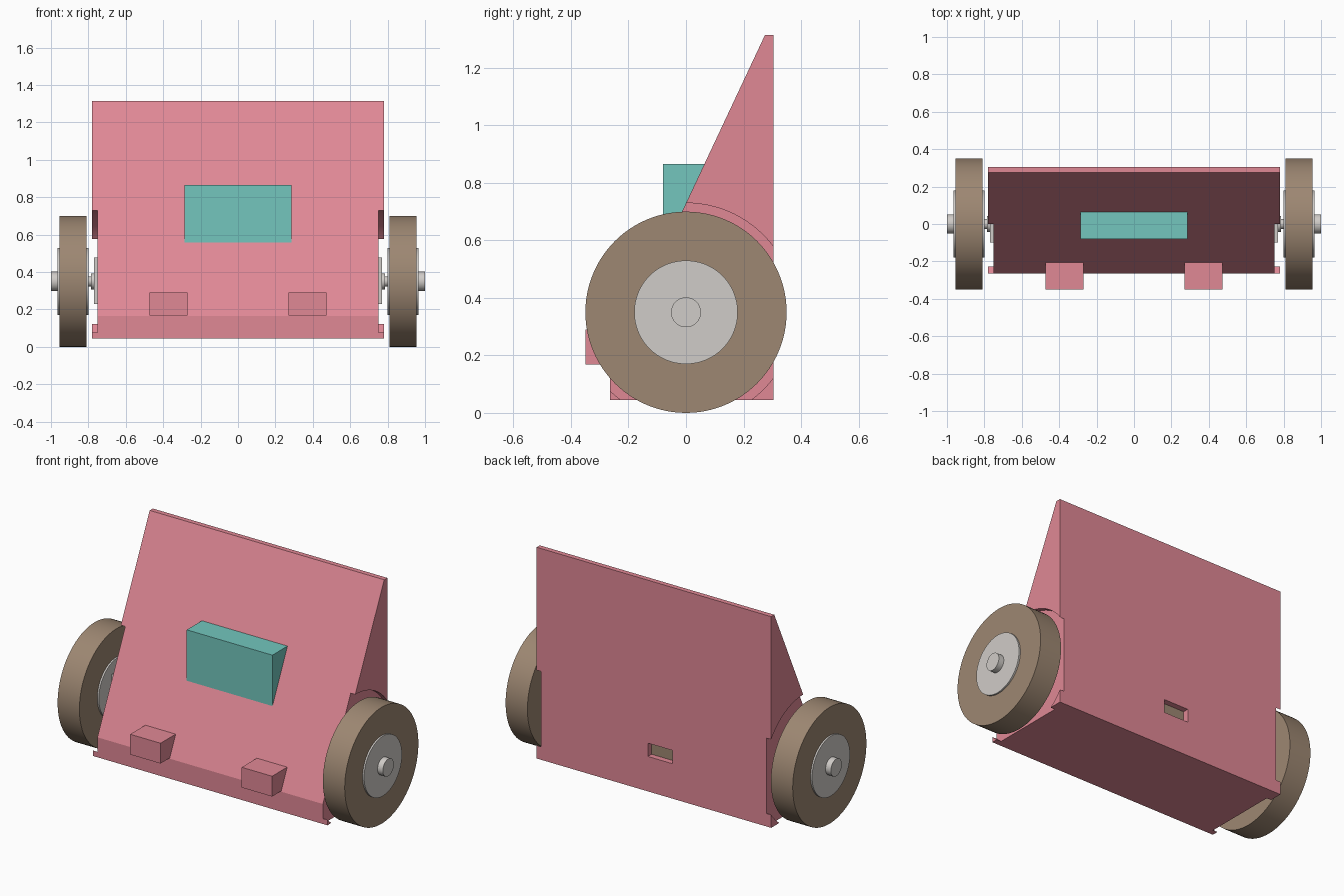
import bpy
import bmesh
from math import radians
from mathutils import Matrix, Vector

cube = bpy.data.objects.get("Cube")
if cube:
    bpy.data.objects.remove(cube, do_unlink=True)


def material(name, rgb):
    """Flat material from display values, converted to linear."""
    linear = [((c / 255 + 0.055) / 1.055) ** 2.4 for c in rgb]
    mat = bpy.data.materials.new(name)
    mat.use_nodes = True
    mat.diffuse_color = (*linear, 1)
    mat.node_tree.nodes["Principled BSDF"].inputs["Base Color"].default_value = (*linear, 1)
    return mat


PINK = material("pink", (224, 136, 149))
TEAL = material("teal", (115, 198, 189))
BROWN = material("brown", (157, 135, 114))
GREY = material("light grey", (208, 204, 200))


def finish(name, bm, mat):
    bmesh.ops.recalc_face_normals(bm, faces=bm.faces)
    mesh = bpy.data.meshes.new(name)
    bm.to_mesh(mesh)
    bm.free()
    mesh.materials.append(mat)
    obj = bpy.data.objects.new(name, mesh)
    bpy.context.collection.objects.link(obj)
    return obj


def box(name, low, high, mat):
    low, high = Vector(low), Vector(high)
    bm = bmesh.new()
    bmesh.ops.create_cube(bm, size=1, matrix=Matrix.Translation((low + high) / 2)
                          @ Matrix.Diagonal((*(high - low), 1)))
    return finish(name, bm, mat)


def disc(name, x0, x1, radius, mat):
    """Cylinder along x on the axle line."""
    bm = bmesh.new()
    place = Matrix.Translation(((x0 + x1) / 2, 0, AXLE_Z)) @ Matrix.Rotation(radians(90), 4, 'Y')
    bmesh.ops.create_cone(bm, cap_ends=True, segments=96, radius1=radius, radius2=radius,
                          depth=abs(x1 - x0), matrix=place)
    obj = finish(name, bm, mat)
    bpy.ops.object.select_all(action='DESELECT')
    obj.select_set(True)
    bpy.context.view_layer.objects.active = obj
    bpy.ops.object.shade_smooth_by_angle(angle=radians(30))
    return obj


def cut(target, cutter):
    mod = target.modifiers.new("cut", 'BOOLEAN')
    mod.operation = 'DIFFERENCE'
    mod.solver = 'EXACT'
    mod.object = cutter
    cutter.hide_render = True
    bpy.context.view_layer.objects.active = target
    bpy.ops.object.modifier_apply(modifier=mod.name)
    bpy.data.objects.remove(cutter, do_unlink=True)


AXLE_Z = 0.35
HALF = 0.78

# Wedge-shaped body from a side profile
profile = [(-0.265, 0.045), (0.305, 0.045), (0.305, 1.315), (0.275, 1.315), (-0.265, 0.165)]
bm = bmesh.new()
side = bm.faces.new([bm.verts.new((-HALF, y, z)) for y, z in profile])
extruded = bmesh.ops.extrude_face_region(bm, geom=[side])["geom"]
bmesh.ops.translate(bm, vec=(2 * HALF, 0, 0),
                    verts=[v for v in extruded if isinstance(v, bmesh.types.BMVert)])
body = finish("body", bm, PINK)

# Round wheel wells and the slot in the back
for s in (-1, 1):
    cut(body, disc("wheel_well_cutter", s * 0.75, s * 0.9, 0.38, PINK))
cut(body, box("slot_cutter", (-0.125, 0.265, 0.255), (0.04, 0.4, 0.335), PINK))
box("slot_socket", (-0.125, 0.262, 0.255), (0.04, 0.27, 0.335), BROWN)

# Front display block
box("display", (-0.285, -0.08, 0.555), (0.285, 0.066, 0.865), TEAL)

# Wheels, hubs, axles, motors and front sensors on both sides
for s, label in ((1, "left"), (-1, "right")):
    disc(label + "_tyre", s * 0.81, s * 0.955, 0.35, BROWN)
    disc(label + "_hub", s * 0.80, s * 0.965, 0.18, GREY)
    disc(label + "_axle_end", s * 0.96, s * 1.0, 0.052, GREY)
    disc(label + "_axle_collar", s * 0.765, s * 0.785, 0.042, GREY)
    disc(label + "_axle", s * 0.76, s * 0.81, 0.027, GREY)
    xs = sorted((s * 0.74, s * 0.77))
    box(label + "_motor", (xs[0], -0.1, 0.23), (xs[1], 0.1, 0.477), GREY)
    xs = sorted((s * 0.27, s * 0.472))
    box(label + "_sensor", (xs[0], -0.35, 0.168), (xs[1], -0.205, 0.29), PINK)
